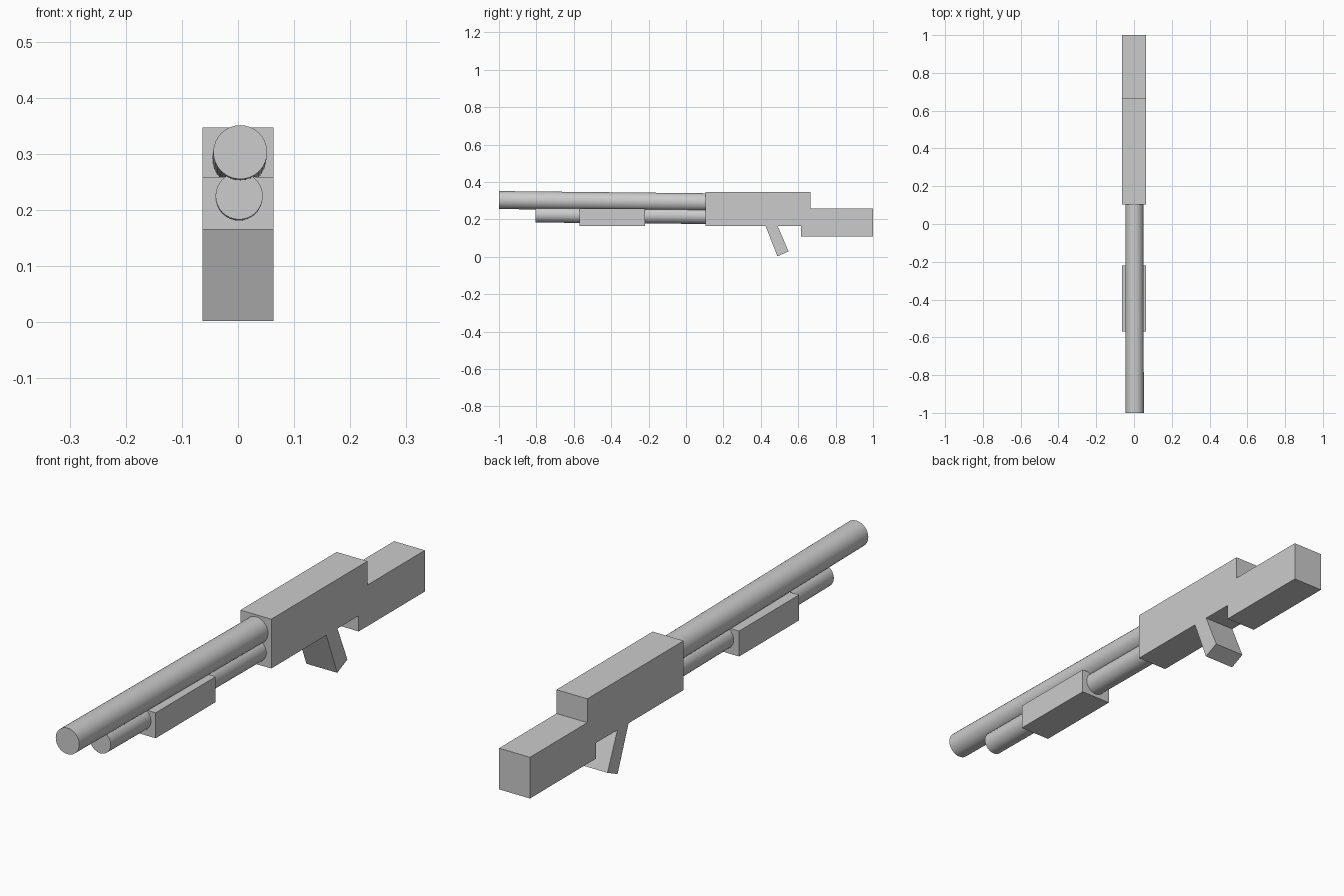
import bpy, bmesh, math
from mathutils import Vector

if "Cube" in bpy.data.objects:
    bpy.data.objects.remove(bpy.data.objects["Cube"])

HALF_W = 0.063


def extruded_profile(name, pts):
    """Extrude a (y, z) side profile across the full width in x."""
    bm = bmesh.new()
    face = bm.faces.new([bm.verts.new((-HALF_W, y, z)) for y, z in pts])
    ext = bmesh.ops.extrude_face_region(bm, geom=[face])
    moved = [v for v in ext["geom"] if isinstance(v, bmesh.types.BMVert)]
    bmesh.ops.translate(bm, verts=moved, vec=(2 * HALF_W, 0, 0))
    bmesh.ops.recalc_face_normals(bm, faces=bm.faces)
    mesh = bpy.data.meshes.new(name)
    bm.to_mesh(mesh)
    bm.free()
    obj = bpy.data.objects.new(name, mesh)
    bpy.context.collection.objects.link(obj)
    return obj


def tube(name, start, end, radius):
    """Smooth capped cylinder between two points."""
    a, b = Vector(start), Vector(end)
    bpy.ops.mesh.primitive_cylinder_add(vertices=32, radius=radius,
                                        depth=(b - a).length, location=(a + b) / 2)
    obj = bpy.context.object
    obj.name = name
    obj.rotation_euler = (b - a).to_track_quat('Z', 'Y').to_euler()
    bpy.ops.object.shade_smooth_by_angle(angle=math.radians(30))
    return obj


# Receiver, slanted grip and stepped stock as one continuous body
extruded_profile("receiver_and_stock", [
    (0.104, 0.165), (0.425, 0.165), (0.489, 0.002), (0.548, 0.029),
    (0.490, 0.165), (0.614, 0.165), (0.614, 0.107), (1.0, 0.107),
    (1.0, 0.259), (0.665, 0.259), (0.665, 0.347), (0.104, 0.347)])

# Sliding fore grip
extruded_profile("fore_grip", [
    (-0.57, 0.165), (-0.22, 0.165), (-0.22, 0.259), (-0.57, 0.259)])

# Barrel and the shorter tube beneath it, both tilted slightly upward to the front
tube("barrel", (0.004, -1.0, 0.303), (0.002, 0.13, 0.291), 0.048)
tube("lower_tube", (0.002, -0.805, 0.225), (0.001, 0.13, 0.217), 0.042)
